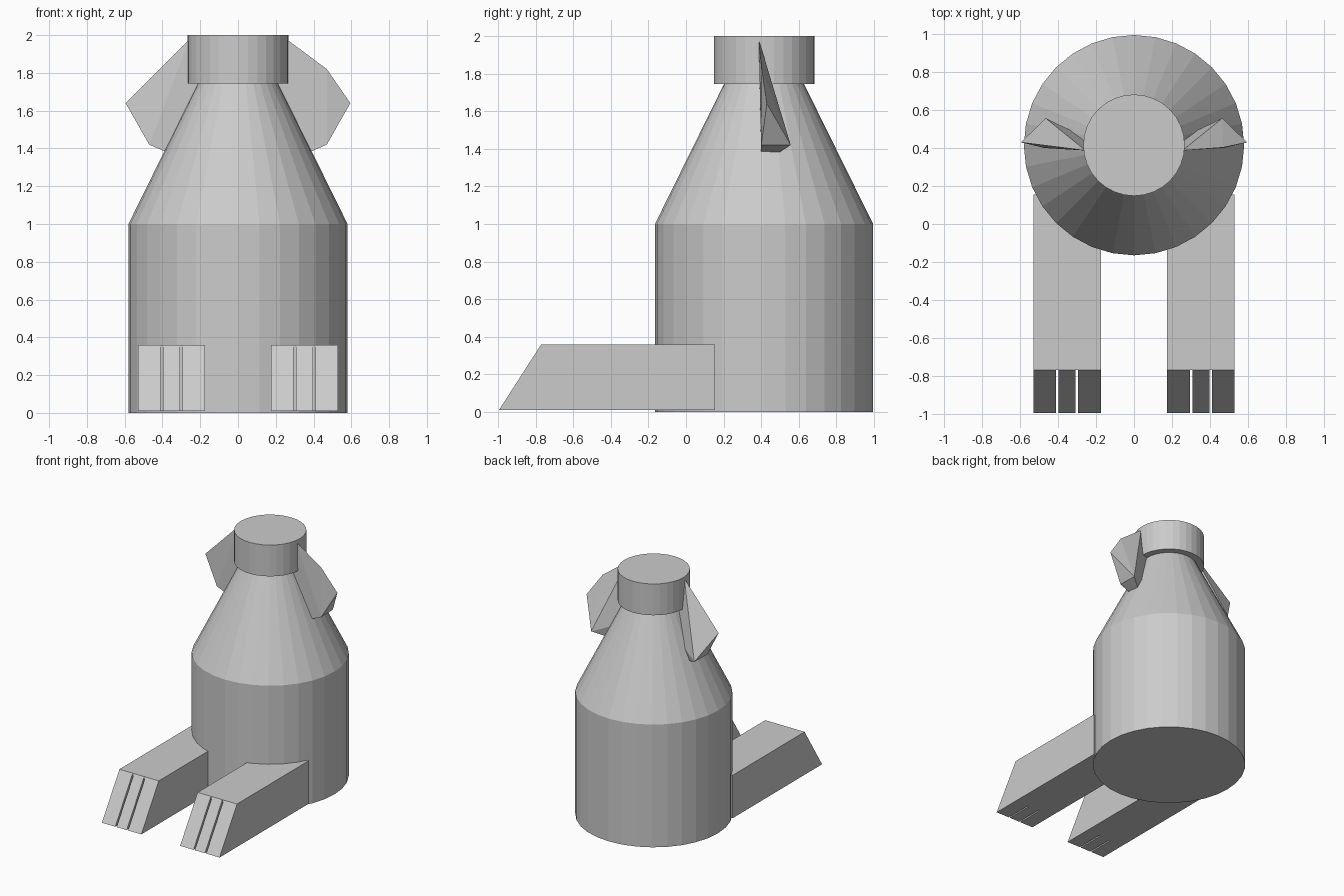
import bpy, bmesh, math

if "Cube" in bpy.data.objects:
    bpy.data.objects.remove(bpy.data.objects["Cube"])

CY = 0.415  # body axis in y


def finish(name, bm):
    bmesh.ops.recalc_face_normals(bm, faces=bm.faces[:])
    me = bpy.data.meshes.new(name)
    bm.to_mesh(me)
    bm.free()
    ob = bpy.data.objects.new(name, me)
    bpy.context.collection.objects.link(ob)
    return ob


def lathe(name, profile, sides=32):
    """Closed solid from (radius, z) rings around the body axis."""
    bm = bmesh.new()
    rings = []
    for r, z in profile:
        rings.append([bm.verts.new((r * math.sin(2 * math.pi * i / sides),
                                    CY + r * math.cos(2 * math.pi * i / sides), z))
                      for i in range(sides)])
    for a, b in zip(rings, rings[1:]):
        for i in range(sides):
            j = (i + 1) % sides
            bm.faces.new((a[i], a[j], b[j], b[i]))
    bm.faces.new(rings[0])
    bm.faces.new(rings[-1])
    return finish(name, bm)


def prism(name, profile, x0, x1):
    """Extrude a (y, z) outline from x0 to x1."""
    bm = bmesh.new()
    face = bm.faces.new([bm.verts.new((x0, y, z)) for y, z in profile])
    ext = bmesh.ops.extrude_face_region(bm, geom=[face])
    for v in ext["geom"]:
        if isinstance(v, bmesh.types.BMVert):
            v.co.x = x1
    return finish(name, bm)


def hull(name, points):
    bm = bmesh.new()
    for p in points:
        bm.verts.new(p)
    res = bmesh.ops.convex_hull(bm, input=bm.verts[:])
    loose = [v for v in bm.verts if not v.link_faces]
    bmesh.ops.delete(bm, geom=loose, context='VERTS')
    return finish(name, bm)


# Body with tapered shoulders, and the cap
lathe("body", [(0.58, 0), (0.58, 1.0), (0.205, 1.76)])
lathe("cap", [(0.267, 1.745), (0.267, 2.0)])

# Flap seen on the +x side
flap = [(0.255, 0.387, 1.98), (0.595, 0.43, 1.64), (0.47, 0.40, 1.42),
        (0.465, 0.557, 1.42), (0.385, 0.40, 1.383), (0.385, 0.50, 1.383),
        (0.13, 0.395, 1.55)]

for side, s in (("left", -1), ("right", 1)):
    # Leg bar, ending where the slanted toes begin
    prism(side + "_leg", [(0.155, 0.01), (-0.77, 0.01), (-0.77, 0.36), (0.155, 0.36)],
          s * 0.175, s * 0.53)
    # Three toe wedges with narrow gaps
    for i, (a, b) in enumerate(((0.175, 0.295), (0.307, 0.398), (0.41, 0.53))):
        prism(f"{side}_toe_{i + 1}", [(-0.77, 0.01), (-0.995, 0.01), (-0.77, 0.36)],
              s * a, s * b)
    # The right flap has one extra corner on its upper edge
    pts = flap + ([(0.47, 0.403, 1.82)] if s > 0 else [])
    hull(side + "_flap", [(s * x, y, z) for x, y, z in pts])
